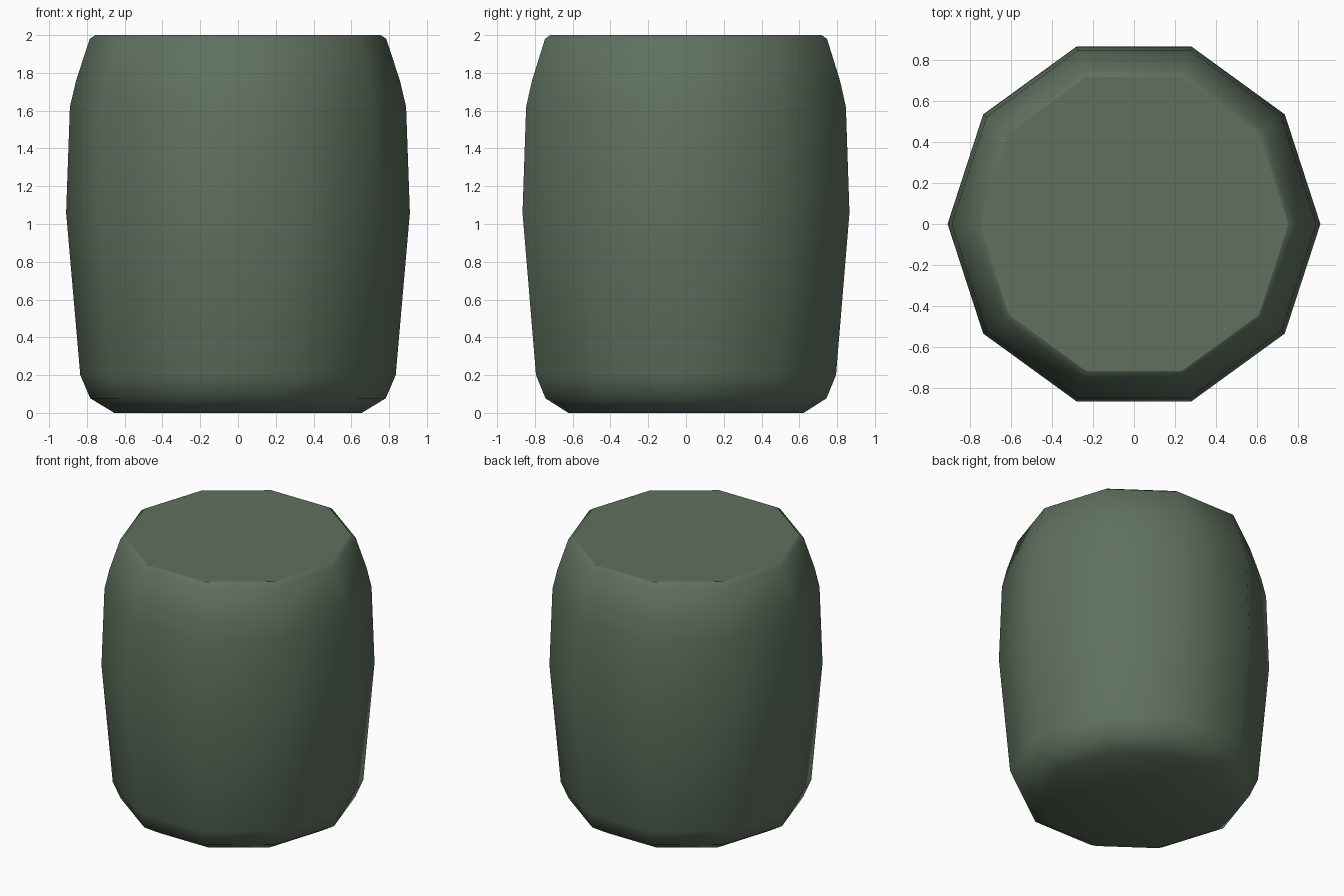
import bpy, bmesh
from math import cos, sin, pi

if "Cube" in bpy.data.objects:
    bpy.data.objects.remove(bpy.data.objects["Cube"])

SIDES = 10
# (radius, height) from base to rim
PROFILE = [(0.655, 0.0), (0.782, 0.077), (0.835, 0.2), (0.91, 1.06),
           (0.89, 1.62), (0.857, 1.76), (0.785, 1.98), (0.755, 2.0)]

# Barrel body: stacked ten-sided rings
bm = bmesh.new()
rings = [[bm.verts.new((r * cos(2 * pi * i / SIDES), r * sin(2 * pi * i / SIDES), z))
          for i in range(SIDES)] for r, z in PROFILE]
for low, high in zip(rings, rings[1:]):
    for i in range(SIDES):
        j = (i + 1) % SIDES
        bm.faces.new((low[i], low[j], high[j], high[i])).smooth = True

# Base blends smoothly into the wall, top stays flat with a crisp rim
bm.faces.new(rings[0][::-1]).smooth = True
top = bm.faces.new(rings[-1])
for edge in top.edges:
    edge.smooth = False

mesh = bpy.data.meshes.new("barrel")
bm.to_mesh(mesh)
bm.free()
barrel = bpy.data.objects.new("barrel", mesh)
bpy.context.collection.objects.link(barrel)

# Grey-green paint
paint = bpy.data.materials.new("grey_green")
paint.diffuse_color = (0.115, 0.165, 0.115, 1)
paint.use_nodes = True
paint.node_tree.nodes["Principled BSDF"].inputs["Base Color"].default_value = paint.diffuse_color
mesh.materials.append(paint)
